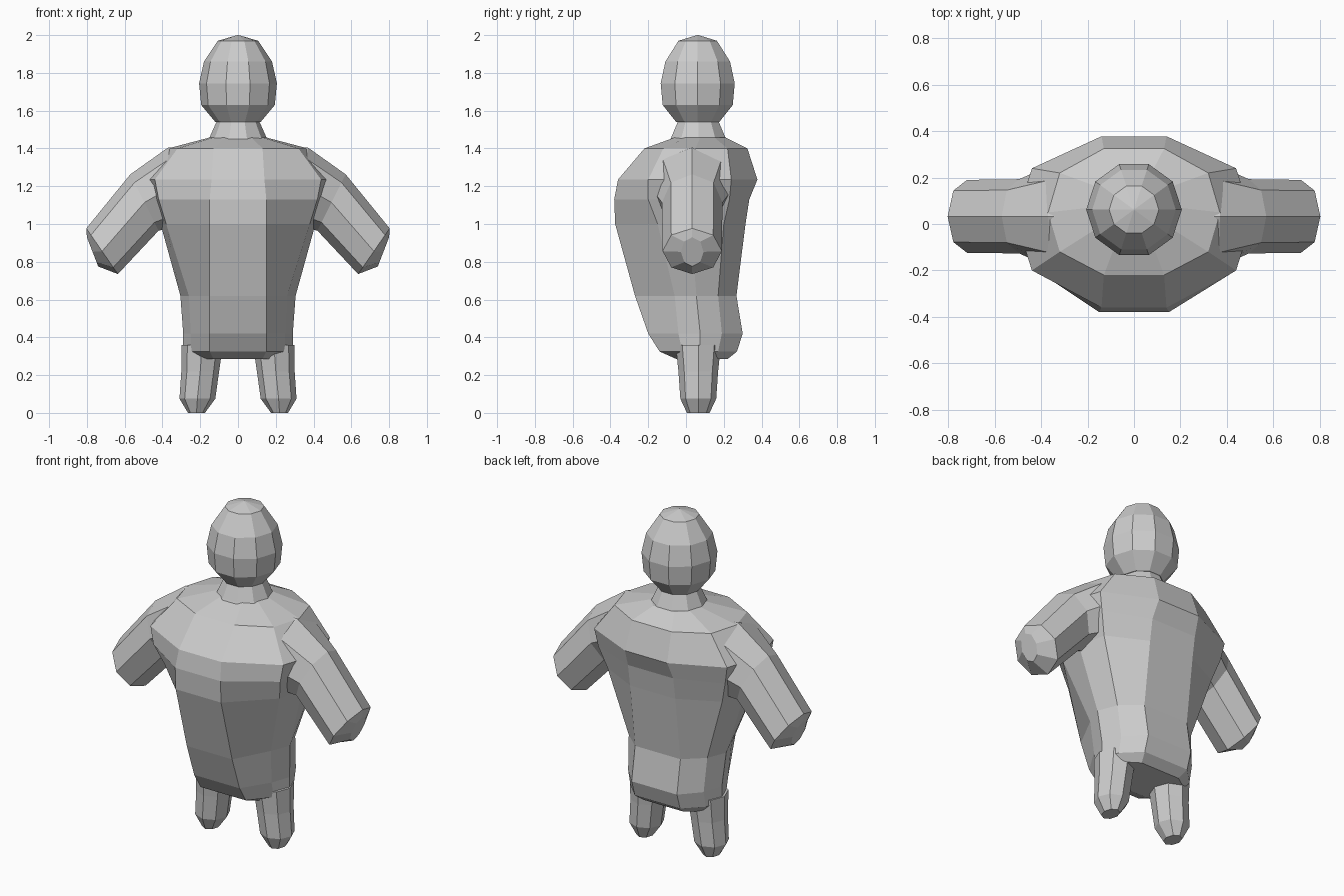
import bpy, bmesh
from math import sin, cos, pi
from mathutils import Vector

if "Cube" in bpy.data.objects:
    bpy.data.objects.remove(bpy.data.objects["Cube"])


def loft(name, rings, mirror=False):
    """Skin a list of equal-length point rings and cap both ends."""
    bm = bmesh.new()
    rows = [[bm.verts.new(p) for p in ring] for ring in rings]
    n = len(rows[0])
    for a, b in zip(rows, rows[1:]):
        for i in range(n):
            j = (i + 1) % n
            bm.faces.new((a[i], a[j], b[j], b[i]))
    bm.faces.new(rows[0][::-1])
    bm.faces.new(rows[-1])
    bmesh.ops.recalc_face_normals(bm, faces=bm.faces)
    me = bpy.data.meshes.new(name)
    bm.to_mesh(me)
    bm.free()
    ob = bpy.data.objects.new(name, me)
    bpy.context.collection.objects.link(ob)
    if mirror:
        m = ob.modifiers.new("Mirror", 'MIRROR')
        m.use_mirror_merge = False
    return ob


def circle(cx, cy, z, rx, ry, n):
    return [(cx + rx * cos(2 * pi * i / n), cy + ry * sin(2 * pi * i / n), z)
            for i in range(n)]


def torso_ring(z, front, back, x1, x2, y2f, y2b, x3):
    half = [(x1, front), (x2, y2f), (x3, (y2f + y2b) / 2), (x2, y2b), (x1, back)]
    pts = [(0, front)] + half + [(0, back)] + [(-x, y) for x, y in half[::-1]]
    return [(x, y, z) for x, y in pts]


def arm_ring(top, bottom, ry, yc=0.033, n=8):
    t, b = Vector((top[0], yc, top[1])), Vector((bottom[0], yc, bottom[1]))
    c, up = (t + b) / 2, (t - b) / 2
    return [c + up * cos(2 * pi * i / n) + Vector((0, ry * sin(2 * pi * i / n), 0))
            for i in range(n)]


# Torso: z, front y, back y, panel half-width, corner x, corner y front/back, side x
loft("torso", [torso_ring(*r) for r in (
    (0.285, -0.05, 0.22, 0.13, 0.22, 0.00, 0.16, 0.25),
    (0.325, -0.14, 0.27, 0.15, 0.25, -0.02, 0.17, 0.29),
    (0.42, -0.20, 0.30, 0.15, 0.25, -0.04, 0.19, 0.29),
    (0.62, -0.27, 0.267, 0.15, 0.26, -0.06, 0.17, 0.305),
    (1.00, -0.375, 0.315, 0.15, 0.38, -0.15, 0.20, 0.41),
    (1.13, -0.38, 0.335, 0.15, 0.42, -0.20, 0.23, 0.46),
    (1.235, -0.36, 0.378, 0.14, 0.44, -0.20, 0.24, 0.51),
    (1.40, -0.22, 0.325, 0.13, 0.32, -0.12, 0.22, 0.37),
    (1.458, -0.06, 0.21, 0.07, 0.13, 0.00, 0.15, 0.15),
)])

# Neck and egg-shaped head
loft("neck", [circle(0, 0.065, z, r, r, 10)
              for z, r in ((1.43, 0.165), (1.46, 0.15), (1.55, 0.11))])
loft("head", [circle(0, 0.062, z, r, r, 10) for z, r in (
    (1.54, 0.12), (1.63, 0.195), (1.745, 0.206), (1.86, 0.18),
    (1.97, 0.107), (2.0, 0.004))])

# Arms, drooping from the shoulder to a blunt tip
loft("arm", [arm_ring(*r) for r in (
    ((0.22, 1.41), (0.22, 0.98), 0.23),
    ((0.37, 1.405), (0.35, 0.98), 0.22),
    ((0.57, 1.263), (0.42, 0.965), 0.16),
    ((0.803, 0.977), (0.636, 0.735), 0.157),
    ((0.80, 0.93), (0.74, 0.775), 0.06),
)], mirror=True)

# Stubby legs
loft("leg", [circle(*r, 8) for r in (
    (0.19, 0.065, 0.36, 0.11, 0.12),
    (0.20, 0.065, 0.22, 0.10, 0.105),
    (0.215, 0.065, 0.075, 0.095, 0.095),
    (0.22, 0.065, 0.0, 0.045, 0.06),
)], mirror=True)
